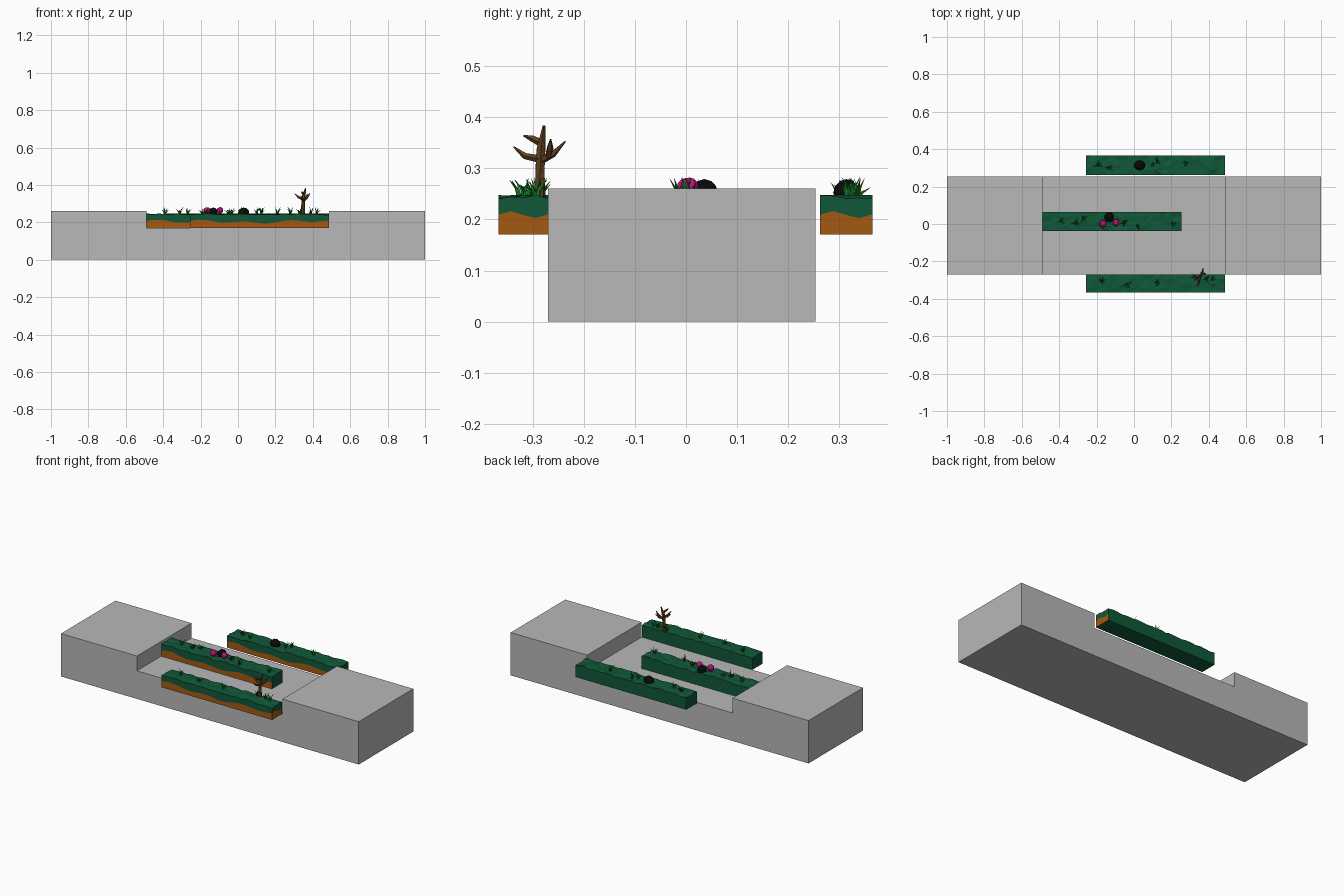
import bpy, bmesh, math, random
from mathutils import Vector, Matrix

if "Cube" in bpy.data.objects:
    bpy.data.objects.remove(bpy.data.objects["Cube"])

random.seed(4)

def material(name, r, g, b):
    m = bpy.data.materials.new(name)
    m.diffuse_color = (r, g, b, 1)
    m.use_nodes = True
    m.node_tree.nodes["Principled BSDF"].inputs["Base Color"].default_value = m.diffuse_color
    return m

GREY = material("stone grey", 0.48, 0.48, 0.48)
GREEN = material("turf green", 0.005, 0.098, 0.04)
ORANGE = material("soil orange", 0.37, 0.10, 0.006)
BLACK = material("rock black", 0.003, 0.003, 0.003)
PINK = material("bulb pink", 0.58, 0.006, 0.22)
BROWN = material("bark brown", 0.115, 0.052, 0.016)
BRIGHT = material("bright grass", 0.008, 0.30, 0.03)
DARK = material("dark grass", 0.015, 0.11, 0.006)

def finish(name, bm, *mats):
    mesh = bpy.data.meshes.new(name)
    bmesh.ops.recalc_face_normals(bm, faces=bm.faces)
    bm.to_mesh(mesh)
    bm.free()
    for m in mats:
        mesh.materials.append(m)
    ob = bpy.data.objects.new(name, mesh)
    bpy.context.collection.objects.link(ob)
    return ob

def tube(bm, pts, radii, sides):
    """Tapered tube through points, closed at both ends."""
    pts = [Vector(p) for p in pts]
    rings = []
    for i, p in enumerate(pts):
        d = pts[min(i + 1, len(pts) - 1)] - pts[max(i - 1, 0)]
        q = d.to_track_quat('Z', 'Y')
        rings.append([bm.verts.new(p + q @ Vector((radii[i] * math.cos(a), radii[i] * math.sin(a), 0)))
                      for a in (2 * math.pi * k / sides for k in range(sides))])
    for a, b in zip(rings, rings[1:]):
        for k in range(sides):
            n = (k + 1) % sides
            bm.faces.new((a[k], a[n], b[n], b[k]))
    bm.faces.new(rings[0])
    bm.faces.new(rings[-1])

# Grey base: notched side profile pushed along y
bm = bmesh.new()
profile = [(-1, 0), (1, 0), (1, .26), (.487, .26), (.487, .17), (-.49, .17), (-.49, .26), (-1, .26)]
face = bm.faces.new([bm.verts.new((x, -.27, z)) for x, z in profile])
ext = bmesh.ops.extrude_face_region(bm, geom=[face])
bmesh.ops.translate(bm, vec=(0, .523, 0), verts=[v for v in ext['geom'] if isinstance(v, bmesh.types.BMVert)])
finish("notched_base", bm, GREY)

# Turf strip: uneven top, soil band on the front and on one end
BOTTOM = .17
def strip(name, x0, x1, y0, y1, soil_at_right):
    bm = bmesh.new()
    nx, ny = 22, 4
    xs = [x0 + (x1 - x0) * i / nx for i in range(nx + 1)]
    ys = [y0 + (y1 - y0) * j / ny for j in range(ny + 1)]
    top = [[.244 + random.uniform(-.004, .004) for _ in ys] for _ in xs]
    front_soil = [.203 + .006 * math.sin(i * .9) + .005 * math.sin(i * .37 + 1) for i in range(nx + 1)]
    end = nx if soil_at_right else 0
    end_soil = [front_soil[end] + .007 * math.sin(j * 1.6) for j in range(ny + 1)]

    def quad(a, b, c, d, mat=0):
        bm.faces.new([bm.verts.new(p) for p in (a, b, c, d)]).material_index = mat

    def wall(p, q, levels):
        for k, ((a0, a1), (b0, b1)) in enumerate(levels):
            quad((*p, a0), (*q, b0), (*q, b1), (*p, a1), 1 if k == 0 and len(levels) == 2 else 0)

    for i in range(nx):
        a, b = xs[i], xs[i + 1]
        for j in range(ny):
            quad((a, ys[j], top[i][j]), (b, ys[j], top[i + 1][j]),
                 (b, ys[j + 1], top[i + 1][j + 1]), (a, ys[j + 1], top[i][j + 1]))
        s, t = front_soil[i], front_soil[i + 1]
        wall((a, y0), (b, y0), [((BOTTOM, s), (BOTTOM, t)), ((s, top[i][0]), (t, top[i + 1][0]))])
        wall((a, y1), (b, y1), [((BOTTOM, top[i][-1]), (BOTTOM, top[i + 1][-1]))])
        quad((a, y0, BOTTOM), (b, y0, BOTTOM), (b, y1, BOTTOM), (a, y1, BOTTOM))
    for i in (0, nx):
        for j in range(ny):
            t, u = top[i][j], top[i][j + 1]
            if i == end:
                s, w = end_soil[j], end_soil[j + 1]
                lv = [((BOTTOM, s), (BOTTOM, w)), ((s, t), (w, u))]
            else:
                lv = [((BOTTOM, t), (BOTTOM, u))]
            wall((xs[i], ys[j]), (xs[i], ys[j + 1]), lv)
    bmesh.ops.remove_doubles(bm, verts=bm.verts, dist=.0001)
    bmesh.ops.triangulate(bm, faces=[f for f in bm.faces if f.calc_center_median().z > .238])
    finish(name, bm, GREEN, ORANGE)

strip("front_turf_strip", -.257, .486, -.367, -.27, True)
strip("middle_turf_strip", -.489, .253, -.037, .065, False)
strip("back_turf_strip", -.257, .486, .262, .365, True)

# Grass tufts: curved blades fanned around each root
def tufts(name, roots, mat):
    bm = bmesh.new()
    for x, y in roots:
        turn = random.uniform(0, 6)
        for k in range(6):
            a = turn + k * math.tau / 6 + random.uniform(-.3, .3)
            reach, h = random.uniform(.008, .026), random.uniform(.022, .043)
            at = lambda f, z: (x + f * reach * math.cos(a), y + f * reach * math.sin(a), .24 + z)
            tube(bm, [at(.1, 0), at(.35, h * .55), at(1, h)], [.0035, .003, .0003], 3)
    finish(name, bm, mat)

tufts("front_bright_grass", [(-.035, -.325), (.125, -.315), (.42, -.295)], BRIGHT)
tufts("front_dark_grass", [(-.17, -.305), (.33, -.285), (.39, -.29)], DARK)
tufts("middle_bright_grass", [(-.39, .015), (-.27, .03), (.21, 0)], BRIGHT)
tufts("middle_dark_grass", [(-.31, .01), (.02, -.015), (-.05, .01)], DARK)
tufts("back_bright_grass", [(-.13, .30), (.10, .315), (.28, .325)], BRIGHT)
tufts("back_dark_grass", [(-.19, .315), (.125, .335)], DARK)

# Rocks and pink bulbs: low-poly balls
def ball(name, loc, size, mat, subdiv):
    bm = bmesh.new()
    bmesh.ops.create_icosphere(bm, subdivisions=subdiv, radius=1,
                               matrix=Matrix.Translation(loc) @ Matrix.Diagonal((*size, 1)))
    finish(name, bm, mat)

ball("middle_rock", (-.133, .036, .252), (.025, .027, .027), BLACK, 2)
ball("back_rock", (.03, .314, .252), (.031, .026, .027), BLACK, 2)
ball("left_bulb", (-.166, 0, .262), (.019, .019, .019), PINK, 2)
ball("right_bulb", (-.096, .007, .264), (.018, .018, .018), PINK, 2)

# Bare tree: trunk and crooked branches
bm = bmesh.new()
tube(bm, [(.347, -.286, .235), (.348, -.286, .29), (.35, -.284, .335), (.362, -.278, .383)],
     [.012, .010, .010, .003], 6)
for pts in ([(.35, -.285, .318), (.345, -.315, .324), (.335, -.337, .342)],
            [(.35, -.285, .315), (.365, -.26, .328), (.37, -.236, .353)],
            [(.36, -.268, .325), (.375, -.266, .34), (.385, -.265, .357)],
            [(.352, -.284, .35), (.345, -.30, .358), (.34, -.318, .364)],
            [(.35, -.285, .322), (.325, -.284, .333), (.303, -.285, .353)]):
    tube(bm, pts, [.008, .0065, .0015], 5)
finish("bare_tree", bm, BROWN)
